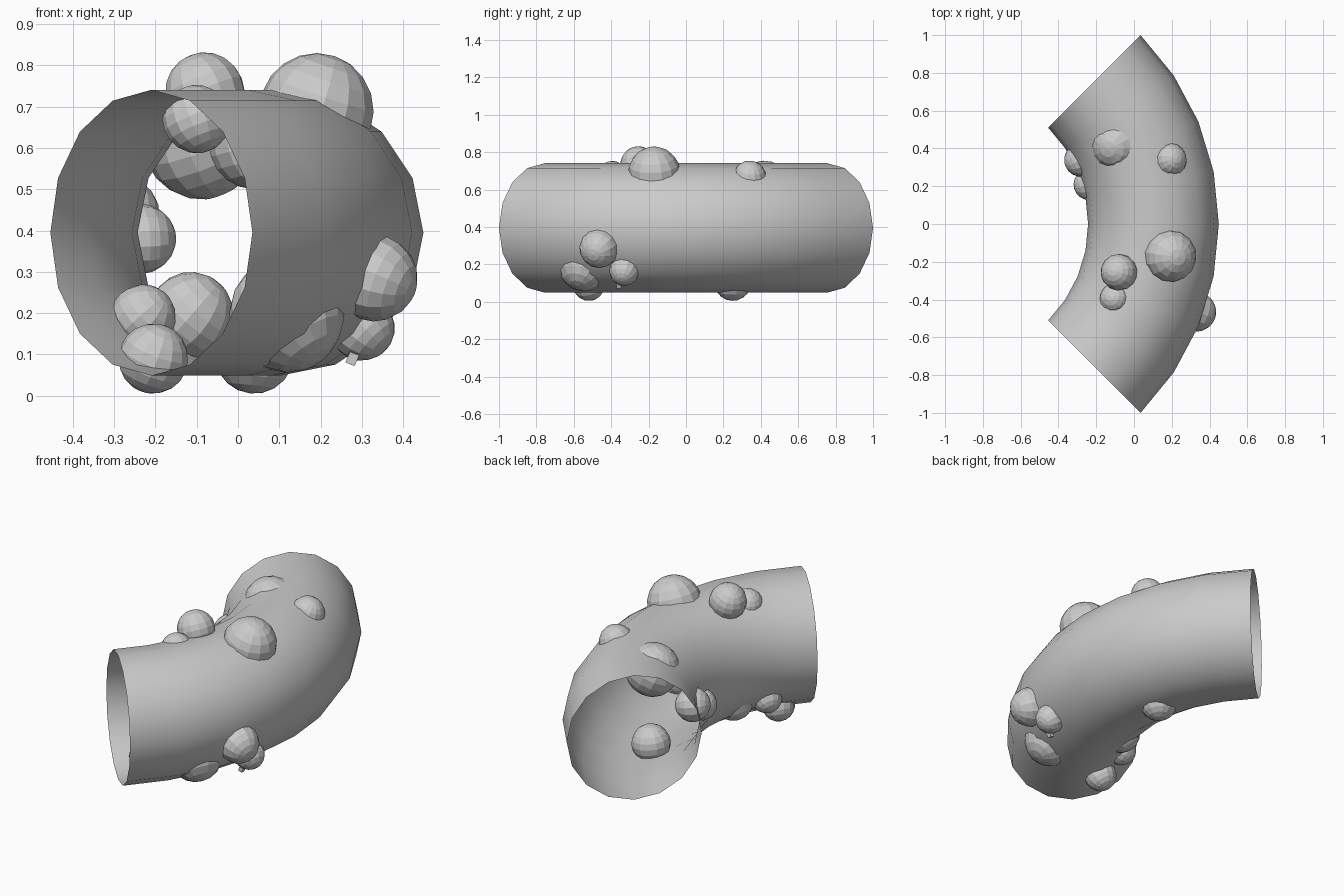
import bpy, bmesh, math
from mathutils import Matrix, Vector

cube = bpy.data.objects.get("Cube")
if cube:
    bpy.data.objects.remove(cube, do_unlink=True)

grey = bpy.data.materials.new("plain_grey")
grey.use_nodes = True
grey.diffuse_color = (0.6, 0.6, 0.6, 1)
grey.node_tree.nodes["Principled BSDF"].inputs["Base Color"].default_value = (0.6, 0.6, 0.6, 1)


def finish(name, bm, smooth=False):
    mesh = bpy.data.meshes.new(name)
    for face in bm.faces:
        face.smooth = smooth
    bm.to_mesh(mesh)
    bm.free()
    mesh.materials.append(grey)
    obj = bpy.data.objects.new(name, mesh)
    bpy.context.collection.objects.link(obj)
    return obj


# Open quarter-turn pipe: a ring swept about a vertical axis
CENTRE_X, BEND, RADIUS, AXIS_Z = -0.965, 1.068, 0.346, 0.395
SIDES, STEPS = 16, 8
bm = bmesh.new()
rings = []
for i in range(STEPS + 1):
    turn = math.radians(-45 + 90 * i / STEPS)
    ring = []
    for j in range(SIDES):
        a = math.tau * j / SIDES
        r = BEND + RADIUS * math.cos(a)
        ring.append(bm.verts.new((CENTRE_X + r * math.cos(turn), r * math.sin(turn),
                                  AXIS_Z + RADIUS * math.sin(a))))
    rings.append(ring)
for lower, upper in zip(rings, rings[1:]):
    for j in range(SIDES):
        k = (j + 1) % SIDES
        bm.faces.new((lower[j], upper[j], upper[k], lower[k]))
bmesh.ops.recalc_face_normals(bm, faces=bm.faces[:])
finish("bent_pipe", bm, smooth=True)

# Faceted balls embedded in the pipe wall: x, y, z, radius
balls = {
    "top_ball_back": (-0.09, 0.42, 0.615, 0.14),
    "top_ball_large": (0.19, -0.17, 0.69, 0.14),
    "top_ball_middle": (-0.08, -0.255, 0.735, 0.097),
    "top_ball_front": (-0.1, -0.395, 0.67, 0.083),
    "top_ball_outer": (0.19, 0.34, 0.665, 0.09),
    "side_ball_upper": (0.33, -0.465, 0.285, 0.105),
    "side_ball_small": (0.3, -0.33, 0.165, 0.08),
    "side_ball_lower": (0.118, -0.544, 0.196, 0.14),
    "under_ball_front": (-0.205, -0.52, 0.09, 0.085),
    "under_ball_inner": (-0.23, -0.38, 0.19, 0.08),
    "under_ball_back": (0.04, 0.25, 0.105, 0.1),
    "floor_ball": (-0.115, -0.25, 0.195, 0.105),
    "bend_ball_back": (-0.28, 0.34, 0.44, 0.09),
    "bend_ball_front": (-0.235, 0.21, 0.38, 0.085),
    "ceiling_ball": (0.04, 0.05, 0.61, 0.11),
}
for name, (x, y, z, radius) in balls.items():
    bm = bmesh.new()
    bmesh.ops.create_uvsphere(bm, u_segments=14, v_segments=10, radius=radius)
    # point the pole away from the pipe's centreline
    spoke = Vector((x - CENTRE_X, y, 0)).normalized() * BEND
    outward = Vector((x, y, z)) - Vector((CENTRE_X + spoke.x, spoke.y, AXIS_Z))
    tilt = outward.to_track_quat("Z", "Y").to_matrix().to_4x4()
    bm.transform(Matrix.Translation((x, y, z)) @ tilt)
    finish(name, bm)

# Tiny stub under the small side ball
bm = bmesh.new()
bmesh.ops.create_cube(bm, size=1)
bm.transform(Matrix.Translation((0.28, -0.36, 0.097)) @ Matrix.Rotation(0.4, 4, "Y")
             @ Matrix.Diagonal((0.024, 0.024, 0.045, 1)))
finish("small_stub", bm)
